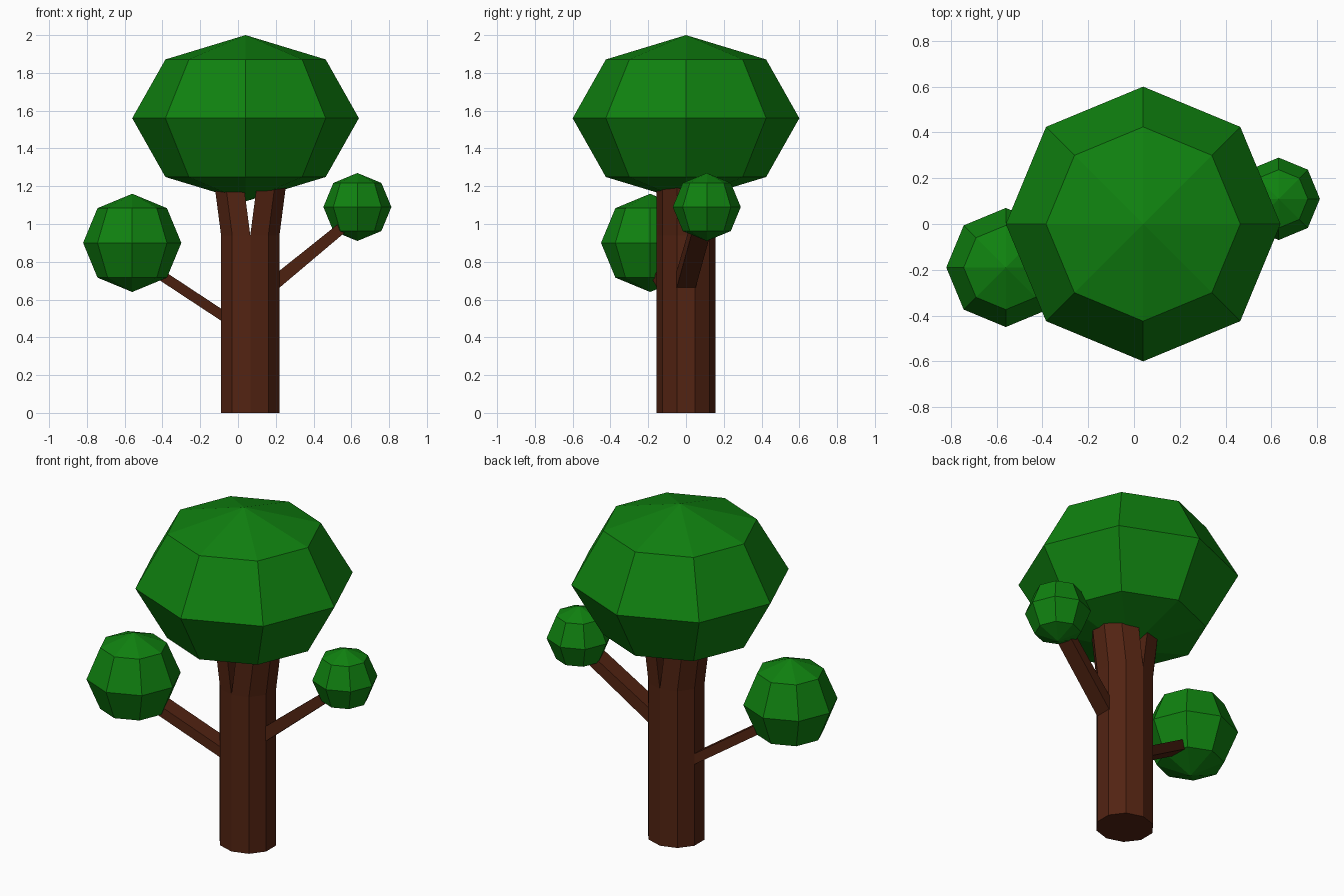
import bpy, bmesh, math

if "Cube" in bpy.data.objects:
    bpy.data.objects.remove(bpy.data.objects["Cube"])


def material(name, rgb):
    m = bpy.data.materials.new(name)
    m.diffuse_color = (*rgb, 1)
    m.use_nodes = True
    m.node_tree.nodes["Principled BSDF"].inputs["Base Color"].default_value = m.diffuse_color
    return m


BARK = material("brown bark", (0.085, 0.017, 0.006))
LEAF = material("green leaves", (0.005, 0.22, 0.005))


def ring(bm, pts):
    return [bm.verts.new(p) for p in pts]


def bridge(bm, a, b):
    n = len(a)
    for i in range(n):
        j = (i + 1) % n
        bm.faces.new((a[i], a[j], b[j], b[i]))


def finish(bm, name, mat):
    bmesh.ops.recalc_face_normals(bm, faces=bm.faces[:])
    me = bpy.data.meshes.new(name)
    bm.to_mesh(me)
    bm.free()
    me.materials.append(mat)
    ob = bpy.data.objects.new(name, me)
    bpy.context.collection.objects.link(ob)
    return ob


# Trunk: ten-sided column that splits into two leaning halves
CX, RX, RY = 0.065, 0.1625, 0.155
SPLIT, TOP, LEAN = 0.94, 1.3, 0.047
outline = [(CX + RX * math.cos(math.radians(90 + 36 * i)),
            RY * math.sin(math.radians(90 + 36 * i))) for i in range(10)]
bm = bmesh.new()
base = ring(bm, [(x, y, 0) for x, y in outline])
crotch = ring(bm, [(x, y, SPLIT) for x, y in outline])
bridge(bm, base, crotch)
bm.faces.new(base)
halves = ((range(0, 6), -LEAN), ((5, 6, 7, 8, 9, 0), LEAN))
for ids, shift in halves:
    tip = ring(bm, [(outline[i][0] + shift, outline[i][1], TOP) for i in ids])
    bridge(bm, [crotch[i] for i in ids], tip)
    bm.faces.new(tip)
finish(bm, "trunk", BARK)


# Side branches: bars drawn out of the trunk's flat side faces
def branch(name, start, end, hz0, hz1, hy=0.05):
    bm = bmesh.new()
    rings = []
    for (x, y, z), hz in ((start, hz0), (end, hz1)):
        rings.append(ring(bm, [(x, y + sy * hy, z + sz * hz) for sy, sz in
                               ((-1, -1), (1, -1), (1, 1), (-1, 1))]))
    bridge(bm, *rings)
    bm.faces.new(rings[1])
    finish(bm, name, BARK)


branch("left_branch", (-0.085, 0, 0.517), (-0.53, -0.17, 0.81), 0.032, 0.032)
branch("right_branch", (0.215, 0, 0.704), (0.60, 0.09, 1.02), 0.045, 0.036)


# Foliage: eight-sided low-poly balls
def foliage(name, centre, r, rz):
    bpy.ops.mesh.primitive_uv_sphere_add(segments=8, ring_count=4, radius=1,
                                         location=centre)
    ob = bpy.context.object
    ob.name = name
    ob.scale = (r, r, rz)
    ob.data.materials.append(LEAF)


foliage("crown", (0.04, 0, 1.56), 0.6, 0.44)
foliage("left_foliage", (-0.56, -0.19, 0.9), 0.26, 0.26)
foliage("right_foliage", (0.632, 0.11, 1.09), 0.18, 0.18)
